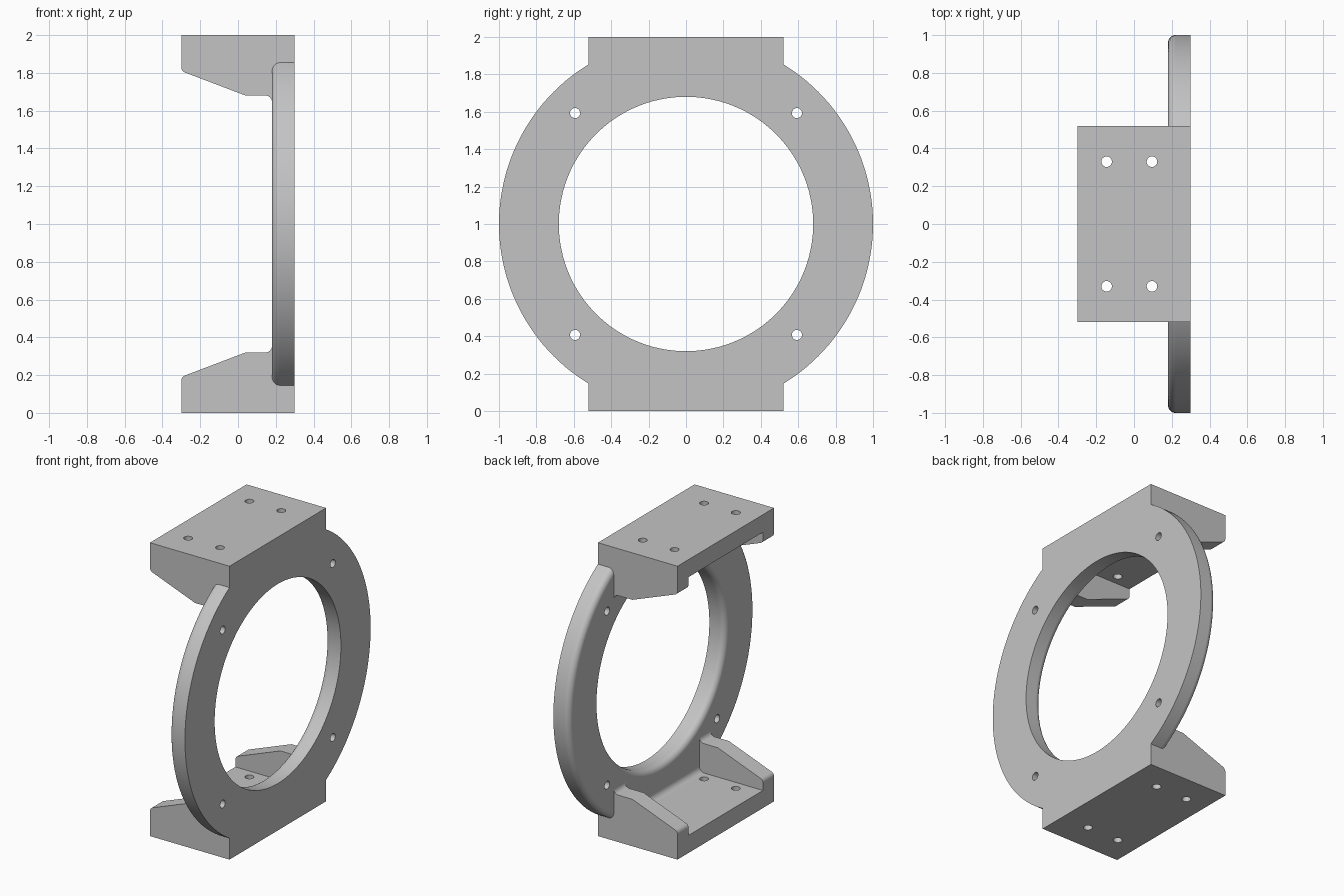
import bpy
import bmesh
from math import pi, cos, sin, radians

if "Cube" in bpy.data.objects:
    bpy.data.objects.remove(bpy.data.objects["Cube"])

HALF, WALL, FACE, BACK = 0.52, 0.12, 0.18, 0.3
BORE, EDGE = 0.68, 0.04

grey = bpy.data.materials.new("machined grey")
grey.use_nodes = True
grey.diffuse_color = (0.55, 0.55, 0.55, 1)
grey.node_tree.nodes["Principled BSDF"].inputs["Base Color"].default_value = grey.diffuse_color


def arc(cx, cy, r, start, end, steps=8):
    angles = [radians(start + (end - start) * i / steps) for i in range(steps + 1)]
    return [(cx + r * cos(a), cy + r * sin(a)) for a in angles]


def finish(bm, name):
    bmesh.ops.recalc_face_normals(bm, faces=bm.faces)
    mesh = bpy.data.meshes.new(name)
    bm.to_mesh(mesh)
    bm.free()
    mesh.materials.append(grey)
    obj = bpy.data.objects.new(name, mesh)
    bpy.context.collection.objects.link(obj)
    return obj


def extrude(name, profile, y0, y1, flip):
    """Extrude an x-z profile along y, optionally turned over to the top."""
    bm = bmesh.new()
    verts = [bm.verts.new((x, y0, 2 - z if flip else z)) for x, z in profile]
    face = bm.faces.new(verts)
    new = bmesh.ops.extrude_face_region(bm, geom=[face])["geom"]
    moved = [v for v in new if isinstance(v, bmesh.types.BMVert)]
    bmesh.ops.translate(bm, verts=moved, vec=(0, y1 - y0, 0))
    return finish(bm, name)


def lathe(name, profile, y=0, z=1, steps=144):
    """Turn an (x, radius) profile about an axis along x."""
    bm = bmesh.new()
    verts = [bm.verts.new((x, y, z + r)) for x, r in profile]
    edges = [bm.edges.new(pair) for pair in zip(verts, verts[1:])]
    bmesh.ops.spin(bm, geom=verts + edges, cent=(0, y, z), axis=(1, 0, 0),
                   angle=2 * pi, steps=steps)
    bmesh.ops.remove_doubles(bm, verts=bm.verts, dist=1e-5)
    return finish(bm, name)


def combine(target, tool, operation):
    tool.hide_render = True
    mod = target.modifiers.new(operation.lower(), "BOOLEAN")
    mod.operation, mod.solver, mod.object = operation, "EXACT", tool
    bpy.context.view_layer.objects.active = target
    bpy.ops.object.modifier_apply(modifier=mod.name)
    bpy.data.objects.remove(tool)


# Round flange with a softened outer edge
frame = lathe("mounting_frame", [(FACE, 0)]
              + arc(FACE + EDGE, 1 - EDGE, EDGE, 180, 90)
              + [(BACK, 1), (BACK, 0)])

# Mounting feet and side gussets, bottom and top
foot = ([(-BACK, 0), (BACK, 0), (BACK, 0.25), (FACE, 0.25)]
        + arc(FACE - EDGE, WALL + EDGE, EDGE, 0, -90) + [(-BACK, WALL)])
gusset = ([(-BACK, 0), (0.24, 0), (0.24, 0.355)]
          + arc(0.145, 0.355, 0.035, 0, -90) + [(0.04, 0.32)]
          + arc(-0.27, 0.17, 0.03, 111, 180))
for flip in (False, True):
    combine(frame, extrude("foot", foot, -HALF, HALF, flip), "UNION")
    for side in (-1, 1):
        part = extrude("gusset", gusset, side * (HALF - WALL), side * HALF, flip)
        combine(frame, part, "UNION")

# Central bore with a rounded mouth
bore = lathe("bore_cutter", [(0, 0), (0, BORE + EDGE)]
             + arc(FACE + EDGE, BORE + EDGE, EDGE, 180, 270)
             + [(0.5, BORE), (0.5, 0)])
combine(frame, bore, "DIFFERENCE")

# Bolt holes through the flange and through both feet
for y in (-0.593, 0.593):
    for z in (0.407, 1.593):
        hole = lathe("flange_hole_cutter", [(0.1, 0), (0.1, 0.027), (0.4, 0.027), (0.4, 0)], y, z, 24)
        combine(frame, hole, "DIFFERENCE")
for x in (-0.145, 0.095):
    for y in (-0.33, 0.33):
        bpy.ops.mesh.primitive_cylinder_add(vertices=24, radius=0.028, depth=2.4, location=(x, y, 1))
        combine(frame, bpy.context.object, "DIFFERENCE")

# One material and clean shading
frame.data.materials.clear()
frame.data.materials.append(grey)
for poly in frame.data.polygons:
    poly.material_index = 0
bpy.ops.object.select_all(action="DESELECT")
frame.select_set(True)
bpy.context.view_layer.objects.active = frame
bpy.ops.object.shade_smooth_by_angle(angle=radians(25))
weighted = frame.modifiers.new("clean_normals", "WEIGHTED_NORMAL")
weighted.keep_sharp = True
